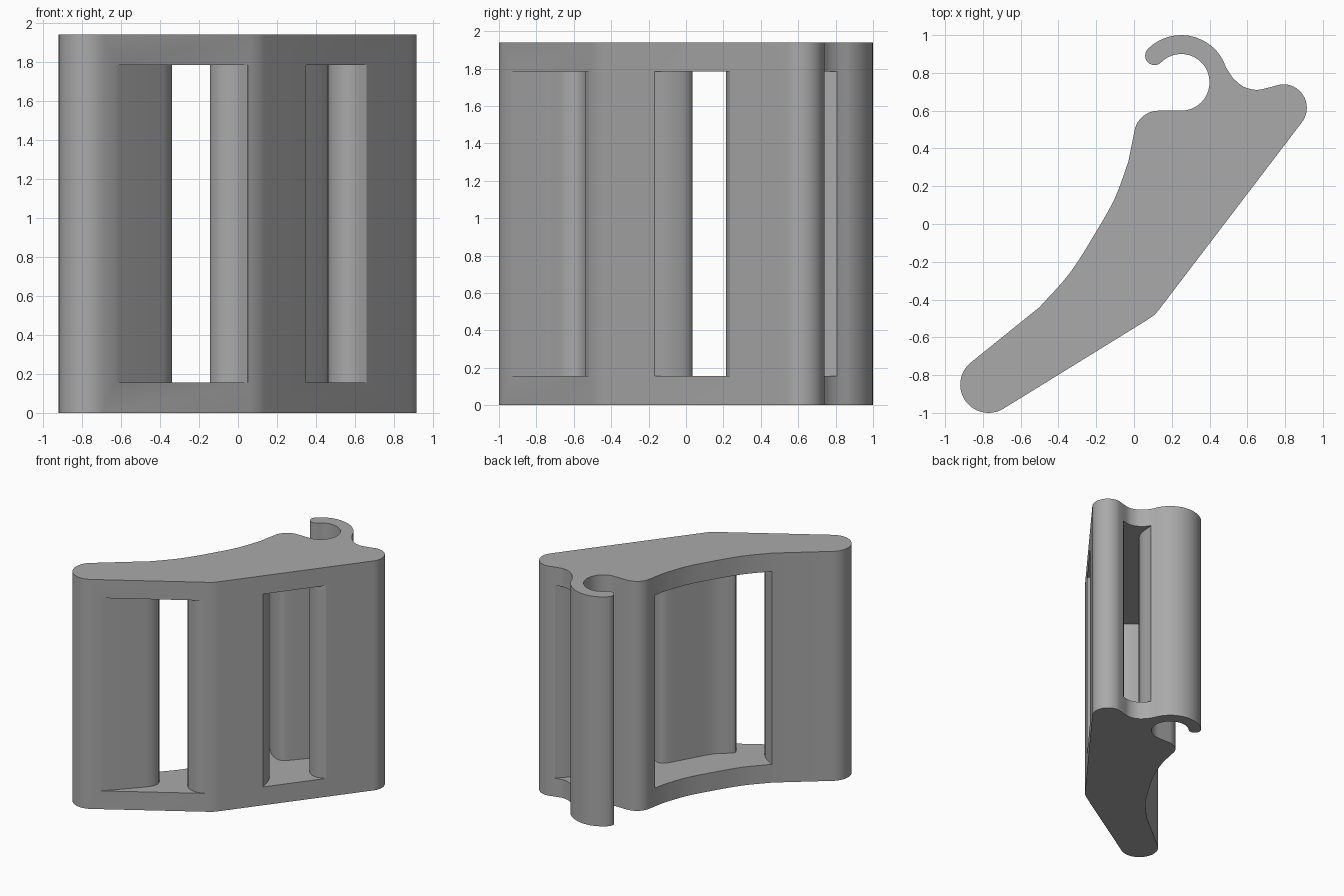
import bpy, bmesh
from math import cos, sin, radians
from mathutils import Vector

HEIGHT, CAP = 1.94, 0.155

if "Cube" in bpy.data.objects:
    bpy.data.objects.remove(bpy.data.objects["Cube"], do_unlink=True)


def arc(cx, cy, r, a0, a1, step=8):
    n = max(2, round(abs(a1 - a0) / step))
    angles = [radians(a0 + (a1 - a0) * i / n) for i in range(n + 1)]
    return [(cx + r * cos(a), cy + r * sin(a)) for a in angles]


def smooth(points, n=4):
    """Curve passing through all the points."""
    p = [Vector(q) for q in points]
    p = [2 * p[0] - p[1]] + p + [2 * p[-1] - p[-2]]
    out = []
    for a, b, c, d in zip(p, p[1:], p[2:], p[3:]):
        for i in range(n):
            t = i / n
            out.append(0.5 * (2 * b + (c - a) * t + (2 * a - 5 * b + 4 * c - d) * t**2
                              + (3 * b - a - 3 * c + d) * t**3))
    return [tuple(q) for q in out] + [tuple(points[-1])]


def prism(name, outline, z0, z1):
    bm = bmesh.new()
    face = bm.faces.new([bm.verts.new((x, y, z0)) for x, y in outline])
    side = bmesh.ops.extrude_face_region(bm, geom=[face])["geom"]
    bmesh.ops.translate(bm, vec=(0, 0, z1 - z0),
                        verts=[v for v in side if isinstance(v, bmesh.types.BMVert)])
    bmesh.ops.recalc_face_normals(bm, faces=bm.faces)
    mesh = bpy.data.meshes.new(name)
    bm.to_mesh(mesh)
    bm.free()
    obj = bpy.data.objects.new(name, mesh)
    bpy.context.collection.objects.link(obj)
    return obj


# Outline: rounded foot, bent front, rounded tip, hook, shoulder, concave back
outline = (
    arc(-.77, -.85, .15, 125, 302)
    + [(.07, -.508), (.11, -.48), (.135, -.45)]
    + arc(.79, .615, .125, -38, 95)
    + smooth([(.72, .724), (.65, .71), (.58, .727), (.525, .77)])
    + arc(.25, .75, .25, 18, 135)
    + arc(.109, .891, .05, 150, 300, 15)
    + arc(.25, .75, .15, 135, -90)
    + arc(.13, .47, .13, 90, 172)
    + smooth([(-.03, .33), (-.1, .14), (-.2, -.04), (-.34, -.26), (-.5, -.44)])
)
body = prism("hooked_bracket", outline, 0, HEIGHT)

# Hollow between the four pillars, opening through every side
foot_wall = smooth([(-.64, -.95), (-.53, -.838), (-.42, -.72), (-.36, -.65),
                    (-.34, -.58), (-.385, -.51), (-.49, -.44)])
hook_wall = smooth([(0, .425), (.06, .36), (.13, .315), (.19, .307), (.24, .345),
                    (.35, .472), (.45, .6), (.485, .68), (.495, .795)])
tip_wall = smooth([(.72, .72), (.65, .65), (.56, .54), (.48, .43), (.46, .35),
                   (.48, .27), (.54, .222), (.6, .216), (.665, .239)])
corner_wall = smooth([(.35, -.17), (.33, -.08), (.29, .005), (.24, .035), (.18, .01),
                      (.08, -.16), (-.02, -.33), (-.12, -.42), (-.143, -.46),
                      (-.1, -.515), (-.02, -.537), (.05, -.518)])
hollow = (
    [(-.68, -1.0)] + foot_wall
    + [(-.56, -.40), (-.4, -.1), (-.15, .25), (-.08, .45)] + hook_wall
    + [(.53, .87), (.72, .8)] + tip_wall
    + [(.75, .23), (.4, -.22)] + corner_wall
    + [(.09, -.56), (-.2, -.85)]
)
cutter = prism("hollow_cutter", hollow, CAP, HEIGHT - CAP)

cut = body.modifiers.new("hollow", "BOOLEAN")
cut.operation, cut.solver, cut.object = "DIFFERENCE", "EXACT", cutter
bpy.context.view_layer.objects.active = body
body.select_set(True)
bpy.ops.object.modifier_apply(modifier=cut.name)
bpy.data.objects.remove(cutter, do_unlink=True)

# Single grey finish
grey = bpy.data.materials.new("plain_grey")
grey.use_nodes = True
color = (.4, .4, .4, 1)
grey.diffuse_color = color
grey.node_tree.nodes["Principled BSDF"].inputs["Base Color"].default_value = color
body.data.materials.clear()
body.data.materials.append(grey)

bpy.ops.object.shade_smooth_by_angle(angle=radians(30))
